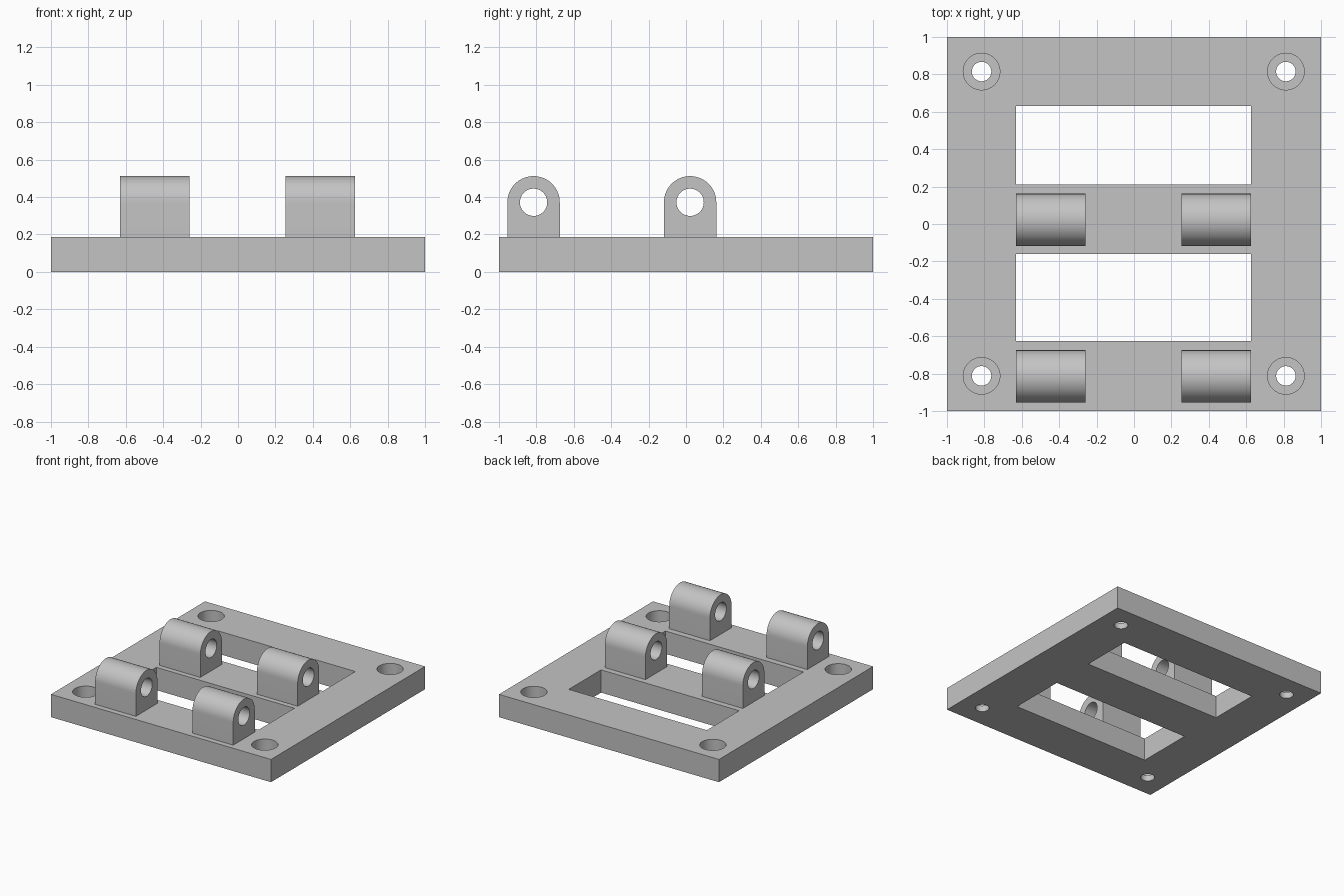
import bpy
import bmesh
from math import cos, sin, pi, radians
from mathutils import Matrix, Vector

if "Cube" in bpy.data.objects:
    bpy.data.objects.remove(bpy.data.objects["Cube"], do_unlink=True)

PLATE_TOP = 0.187
LUG_RADIUS, PIN_RADIUS, PIN_Z = 0.14, 0.073, 0.372

grey = bpy.data.materials.new("plain grey")
grey.use_nodes = True
colour = (0.55, 0.55, 0.55, 1)
grey.diffuse_color = colour
grey.node_tree.nodes["Principled BSDF"].inputs["Base Color"].default_value = colour


def make_object(name, bm):
    bmesh.ops.recalc_face_normals(bm, faces=bm.faces)
    mesh = bpy.data.meshes.new(name)
    bm.to_mesh(mesh)
    bm.free()
    mesh.materials.append(grey)
    obj = bpy.data.objects.new(name, mesh)
    bpy.context.collection.objects.link(obj)
    return obj


def box(name, low, high):
    low, high = Vector(low), Vector(high)
    bm = bmesh.new()
    bmesh.ops.create_cube(bm, size=1, matrix=Matrix.Translation((low + high) / 2)
                          @ Matrix.Diagonal((*(high - low), 1)))
    return make_object(name, bm)


def cylinder(name, radius, depth, centre, along_x=False):
    turn = Matrix.Rotation(pi / 2, 4, "Y") if along_x else Matrix.Identity(4)
    bm = bmesh.new()
    bmesh.ops.create_cone(bm, cap_ends=True, segments=64, radius1=radius, radius2=radius,
                          depth=depth, matrix=Matrix.Translation(centre) @ turn)
    return make_object(name, bm)


def activate(obj):
    bpy.ops.object.select_all(action="DESELECT")
    obj.select_set(True)
    bpy.context.view_layer.objects.active = obj


def cut(obj, cutter):
    activate(obj)
    mod = obj.modifiers.new("cut", "BOOLEAN")
    mod.operation, mod.solver, mod.object = "DIFFERENCE", "EXACT", cutter
    bpy.ops.object.modifier_apply(modifier=mod.name)
    bpy.data.objects.remove(cutter, do_unlink=True)


def smooth(obj):
    activate(obj)
    bpy.ops.object.shade_smooth_by_angle(angle=radians(30))


# Base plate with two windows and four counterbored screw holes
plate = box("base_plate", (-1, -1, 0), (1, 1, PLATE_TOP))
for y0, y1 in ((-0.625, -0.16), (0.21, 0.63)):
    cut(plate, box("window_cutter", (-0.63, y0, -0.1), (0.625, y1, 0.3)))
for x in (-0.815, 0.812):
    for y in (-0.812, 0.815):
        cut(plate, cylinder("screw_cutter", 0.052, 0.6, (x, y, 0.1)))
        cut(plate, cylinder("counterbore_cutter", 0.098, 0.3, (x, y, 0.2)))
smooth(plate)


# Hinge lug: a rounded-top profile extruded along x, with a pin hole
def hinge_lug(name, x0, x1, y):
    arc = [(LUG_RADIUS * cos(pi * i / 32), PIN_Z + LUG_RADIUS * sin(pi * i / 32))
           for i in range(33)]
    profile = [(LUG_RADIUS, PLATE_TOP)] + arc + [(-LUG_RADIUS, PLATE_TOP)]
    bm = bmesh.new()
    face = bm.faces.new([bm.verts.new((x0, y + dy, z)) for dy, z in profile])
    side = bmesh.ops.extrude_face_region(bm, geom=[face], use_keep_orig=True)
    verts = [v for v in side["geom"] if isinstance(v, bmesh.types.BMVert)]
    bmesh.ops.translate(bm, verts=verts, vec=(x1 - x0, 0, 0))
    lug = make_object(name, bm)
    cut(lug, cylinder("pin_cutter", PIN_RADIUS, 1, ((x0 + x1) / 2, y, PIN_Z), True))
    smooth(lug)


for row, y in (("front", -0.815), ("middle", 0.022)):
    hinge_lug(row + "_right_hinge_lug", -0.63, -0.26, y)
    hinge_lug(row + "_left_hinge_lug", 0.255, 0.625, y)
